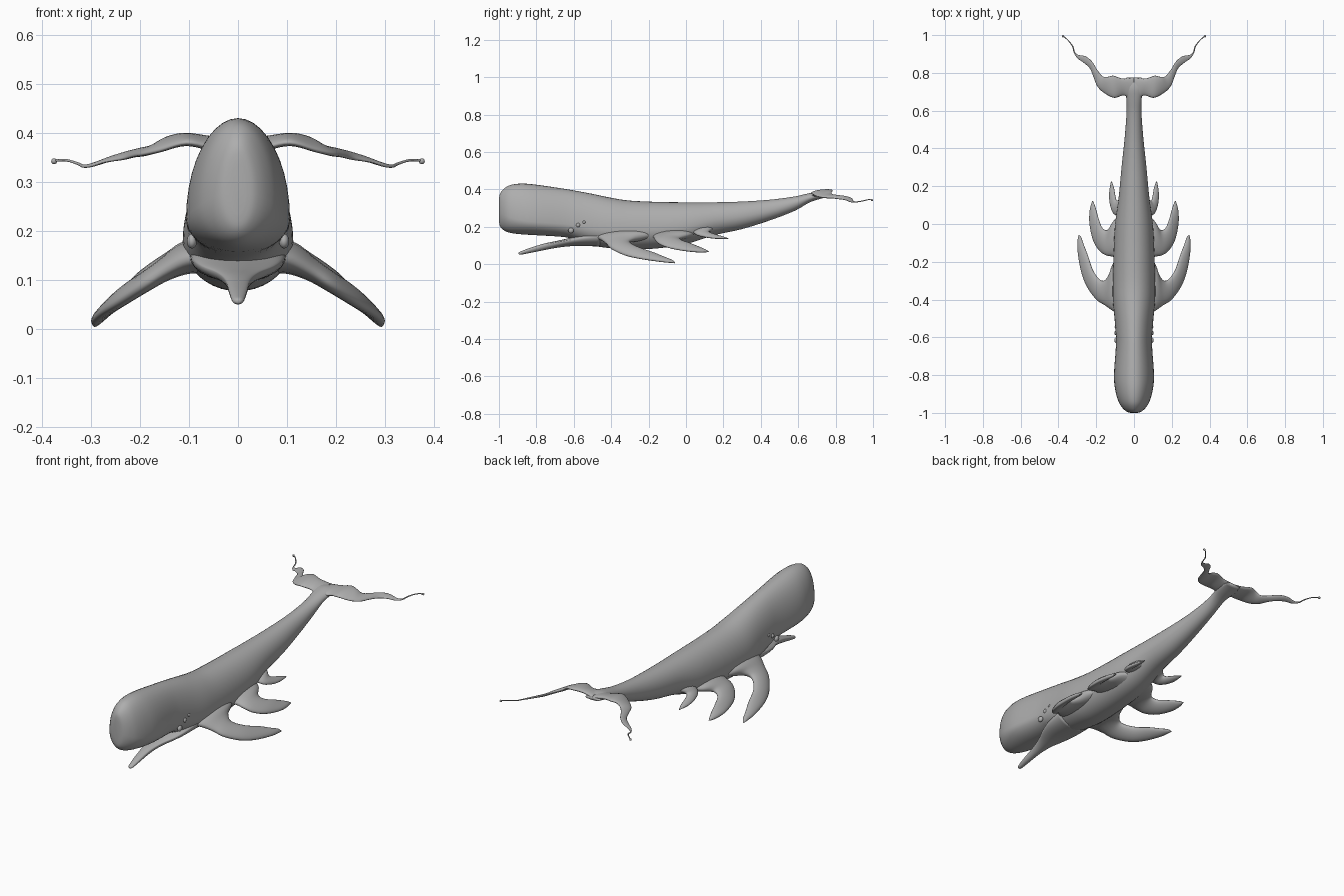
import bpy, bmesh, math
from mathutils import Vector

grey = bpy.data.materials.new("whale grey")
grey.diffuse_color = (0.42, 0.42, 0.42, 1)


def smooth_rows(rows, steps):
    """Catmull-Rom resampling of rows of numbers."""
    out = []
    n = len(rows)
    for i in range(n - 1):
        a, b = rows[max(i - 1, 0)], rows[i]
        c, d = rows[i + 1], rows[min(i + 2, n - 1)]
        for s in range(steps):
            t = s / steps
            out.append([0.5 * (2 * q + (r - p) * t + (2 * p - 5 * q + 4 * r - u) * t * t
                               + (3 * q - p - 3 * r + u) * t ** 3)
                        for p, q, r, u in zip(a, b, c, d)])
    out.append(list(rows[-1]))
    return out


def loft(name, rings, mirror=False):
    """Skin a list of closed rings and cap both ends."""
    bm = bmesh.new()
    vs = [[bm.verts.new(p) for p in ring] for ring in rings]
    n = len(vs[0])
    for a, b in zip(vs, vs[1:]):
        for i in range(n):
            j = (i + 1) % n
            bm.faces.new((a[i], a[j], b[j], b[i]))
    bm.faces.new(vs[0])
    bm.faces.new(vs[-1])
    bmesh.ops.recalc_face_normals(bm, faces=bm.faces[:])
    for f in bm.faces:
        f.smooth = True
    return finish(name, bm, mirror)


def finish(name, bm, mirror):
    me = bpy.data.meshes.new(name)
    bm.to_mesh(me)
    bm.free()
    me.materials.append(grey)
    ob = bpy.data.objects.new(name, me)
    bpy.context.collection.objects.link(ob)
    if mirror:
        mod = ob.modifiers.new("mirror", 'MIRROR')
        mod.use_mirror_merge = False
    return ob


def body_loft(name, rows):
    """Rows: y, top z, bottom z, half width, z of the widest point."""
    rings = []
    for y, top, bot, w, zc in smooth_rows(rows, 4):
        ring = []
        for k in range(40):
            t = math.tau * k / 40
            s = math.sin(t)
            z = zc + (top - zc if s > 0 else zc - bot) * s
            ring.append(Vector((w * math.cos(t), y, z)))
        rings.append(ring)
    loft(name, rings)


def fin_loft(name, rows, up):
    """Rows: leading edge xyz, trailing edge xyz, half thickness."""
    up = Vector(up).normalized()
    rings = []
    for r in smooth_rows(rows, 5):
        lead, trail = Vector(r[:3]), Vector(r[3:6])
        mid, half = (lead + trail) / 2, (lead - trail) / 2
        rings.append([mid + half * math.cos(math.tau * k / 20)
                      + up * r[6] * math.sin(math.tau * k / 20) for k in range(20)])
    loft(name, rings, True)


# head, trunk and tail stock
body_loft("body", [
    (-1.0, .345, .235, .015, .28), (-.995, .375, .205, .036, .275),
    (-.975, .402, .182, .06, .265), (-.94, .423, .168, .082, .25),
    (-.88, .431, .16, .099, .235), (-.8, .425, .155, .106, .225),
    (-.65, .403, .145, .096, .215), (-.58, .391, .125, .097, .205),
    (-.5, .376, .1, .103, .19), (-.4, .355, .085, .112, .18),
    (-.3, .34, .078, .112, .18), (-.15, .333, .085, .108, .185),
    (0, .331, .108, .1, .2), (.15, .331, .155, .08, .235),
    (.3, .335, .188, .066, .255), (.45, .345, .235, .05, .285),
    (.58, .362, .285, .04, .325), (.66, .38, .33, .04, .355),
    (.72, .39, .35, .05, .37), (.775, .38, .365, .04, .372)])

# open lower jaw
body_loft("lower_jaw", [
    (-.895, .062, .054, .005, .058), (-.885, .068, .051, .012, .06),
    (-.84, .085, .059, .018, .076), (-.76, .11, .075, .026, .1),
    (-.69, .125, .088, .044, .116), (-.62, .141, .096, .074, .128),
    (-.55, .16, .097, .092, .14), (-.46, .18, .095, .098, .15)])

# three pairs of flippers, front to back
fin_loft("front_flipper", [
    (.05, -.50, .145, .05, -.15, .155, .045), (.105, -.465, .14, .105, -.2, .15, .034),
    (.155, -.43, .115, .135, -.275, .135, .024), (.2, -.40, .085, .17, -.3, .115, .02),
    (.25, -.33, .052, .215, -.25, .087, .018), (.28, -.25, .033, .243, -.17, .06, .015),
    (.297, -.15, .018, .264, -.115, .037, .012), (.298, -.09, .011, .279, -.073, .02, .008),
    (.294, -.06, .006, .289, -.058, .008, .002)], (.45, 0, .9))
fin_loft("middle_flipper", [
    (.05, -.20, .15, .05, .06, .16, .04), (.105, -.175, .145, .105, .02, .155, .028),
    (.15, -.165, .13, .138, -.03, .14, .02), (.185, -.14, .108, .168, -.02, .125, .017),
    (.217, -.085, .088, .188, .03, .108, .015), (.235, 0, .073, .2, .075, .09, .012),
    (.234, .07, .067, .21, .105, .077, .009), (.222, .12, .066, .217, .122, .068, .002)],
    (.45, 0, .9))
fin_loft("rear_flipper", [
    (.04, .02, .175, .04, .17, .195, .025), (.085, .04, .17, .075, .135, .185, .018),
    (.112, .06, .158, .092, .125, .17, .014), (.128, .11, .146, .1, .155, .158, .011),
    (.131, .165, .139, .107, .195, .147, .008), (.122, .225, .136, .118, .226, .138, .002)],
    (.45, 0, .9))

# tail flukes running out into thin streamers
fin_loft("tail_fluke", [
    (0, .64, .36, 0, .775, .378, .014), (.05, .68, .37, .06, .77, .388, .013),
    (.105, .668, .381, .11, .785, .394, .012), (.16, .695, .366, .145, .778, .388, .011),
    (.195, .73, .358, .17, .785, .372, .009), (.215, .78, .355, .197, .82, .366, .008),
    (.235, .825, .349, .222, .86, .361, .007), (.268, .855, .343, .255, .887, .352, .005),
    (.298, .876, .334, .293, .895, .338, .004), (.318, .905, .332, .312, .909, .334, .003),
    (.328, .94, .337, .322, .942, .338, .0025), (.352, .972, .345, .348, .975, .345, .0025),
    (.377, .993, .344, .373, .996, .344, .0025)], (0, 0, 1))


def bead(name, pos, scale):
    """Small mirrored ellipsoid."""
    bm = bmesh.new()
    bmesh.ops.create_uvsphere(bm, u_segments=16, v_segments=10, radius=1)
    for v in bm.verts:
        v.co = Vector(pos) + Vector(a * b for a, b in zip(v.co, scale))
    for f in bm.faces:
        f.smooth = True
    finish(name, bm, True)


bead("streamer_tip", (.375, .994, .343), (.006, .006, .006))

# three eyes on each side of the head
for i, (x, y, z, r) in enumerate([(.094, -.615, .18, .015), (.096, -.577, .209, .011),
                                  (.097, -.545, .225, .008)]):
    bead("eye_%d" % (i + 1), (x, y, z), (r * .7, r, r))
